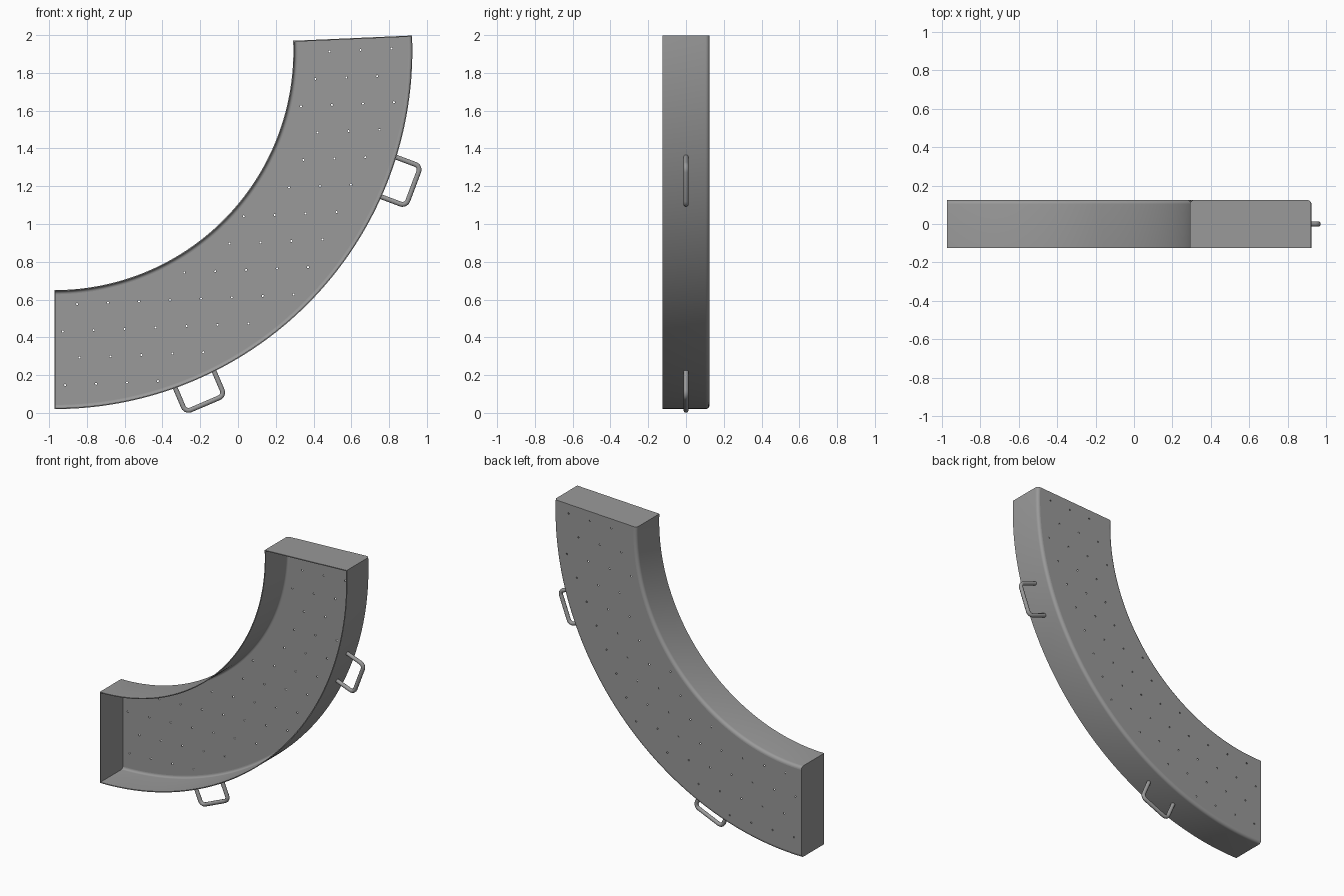
import bpy, bmesh
from math import sin, cos, pi, radians, hypot, sqrt
from mathutils import Matrix

if "Cube" in bpy.data.objects:
    bpy.data.objects.remove(bpy.data.objects["Cube"])

CX, CZ = -0.972, 1.915          # centre of the bend
R_IN, R_OUT = 1.265, 1.895
A0, A1 = radians(-90), radians(2.5)
HALF, FIL, WALL = 0.125, 0.022, 0.006
SEGS = 72

steel = bpy.data.materials.new("dark_steel")
steel.diffuse_color = (0.32, 0.32, 0.32, 1)
steel.use_nodes = True
steel.node_tree.nodes["Principled BSDF"].inputs["Base Color"].default_value = steel.diffuse_color


def polar(r, a, y=0.0):
    return (CX + r * cos(a), y, CZ + r * sin(a))


def activate(ob):
    bpy.ops.object.select_all(action='DESELECT')
    ob.select_set(True)
    bpy.context.view_layer.objects.active = ob


def new_mesh(name, bm):
    me = bpy.data.meshes.new(name)
    bm.to_mesh(me)
    bm.free()
    ob = bpy.data.objects.new(name, me)
    bpy.context.collection.objects.link(ob)
    return ob


def apply_all(ob):
    activate(ob)
    for m in list(ob.modifiers):
        bpy.ops.object.modifier_apply(modifier=m.name)


# curved tray: section (radius, y) with rounded back corners, swept round the bend
section = [(R_IN, -HALF)]
for cr, start in ((R_IN + FIL, pi), (R_OUT - FIL, pi / 2)):
    for i in range(7):
        a = start - i * pi / 12
        section.append((cr + FIL * cos(a), HALF - FIL + FIL * sin(a)))
section.append((R_OUT, -HALF))

bm = bmesh.new()
rings = []
for i in range(SEGS + 1):
    a = A0 + (A1 - A0) * i / SEGS
    rings.append([bm.verts.new(polar(r, a, y)) for r, y in section])
n = len(section)
front = []
for p, q in zip(rings, rings[1:]):
    for j in range(n):
        k = (j + 1) % n
        f = bm.faces.new((p[j], p[k], q[k], q[j]))
        if j == n - 1:
            front.append(f)
bm.faces.new(rings[0])
bm.faces.new(rings[-1])
bmesh.ops.recalc_face_normals(bm, faces=bm.faces)
bmesh.ops.delete(bm, geom=front, context='FACES')   # open front
tray = new_mesh("curved_tray", bm)
tray.data.materials.append(steel)
sol = tray.modifiers.new("wall", 'SOLIDIFY')
sol.thickness = WALL
sol.offset = -1
sol.use_even_offset = True

# drain holes: staggered lattice tilted with the upper end
PITCH = 0.164
bm = bmesh.new()
for row in range(13):
    for col in range(-14, 8):
        u = (col + 0.5 * (row % 2)) * PITCH
        v = row * PITCH * sqrt(3) / 2
        x = 0.485 + u * cos(A1) + v * sin(A1)
        z = 1.914 + u * sin(A1) - v * cos(A1)
        if x > -0.955 and 1.31 < hypot(x - CX, z - CZ) < 1.84:
            bmesh.ops.create_cone(
                bm, cap_ends=True, segments=12, radius1=0.0055, radius2=0.0055, depth=0.06,
                matrix=Matrix.Translation((x, HALF, z)) @ Matrix.Rotation(pi / 2, 4, 'X'))
cutter = new_mesh("hole_cutter", bm)
cutter.hide_render = True
cut = tray.modifiers.new("holes", 'BOOLEAN')
cut.operation = 'DIFFERENCE'
cut.solver = 'EXACT'
cut.object = cutter
apply_all(tray)
bpy.data.objects.remove(cutter)

# smooth walls and fillets, but keep the flat back panel flat
bpy.ops.object.shade_smooth_by_angle(angle=radians(30))
bm = bmesh.new()
bm.from_mesh(tray.data)
for f in bm.faces:
    if abs(f.normal.y) > 0.999:
        f.smooth = False
bm.to_mesh(tray.data)
bm.free()


# bent rod handles on the outer wall
def handle(name, ang):
    w, foot, top, f = 0.112, 1.889, 2.03, 0.03
    pts = [(foot, -w)]
    for cv, start in ((-w + f, -pi / 2), (w - f, 0)):
        for i in range(7):
            a = start + i * pi / 12
            pts.append((top - f + f * cos(a), cv + f * sin(a)))
    pts.append((foot, w))
    cu = bpy.data.curves.new(name, 'CURVE')
    cu.dimensions = '3D'
    cu.bevel_depth = 0.0135
    cu.bevel_resolution = 3
    cu.use_fill_caps = True
    sp = cu.splines.new('POLY')
    sp.points.add(len(pts) - 1)
    for p, (u, v) in zip(sp.points, pts):
        p.co = (CX + u * cos(ang) - v * sin(ang), 0,
                CZ + u * sin(ang) + v * cos(ang), 1)
    cu.materials.append(steel)
    ob = bpy.data.objects.new(name, cu)
    bpy.context.collection.objects.link(ob)
    activate(ob)
    bpy.ops.object.convert(target='MESH')
    bpy.ops.object.shade_smooth_by_angle(angle=radians(40))


handle("upper_handle", A1 + (A0 - A1) * 0.25)
handle("lower_handle", A1 + (A0 - A1) * 0.75)
